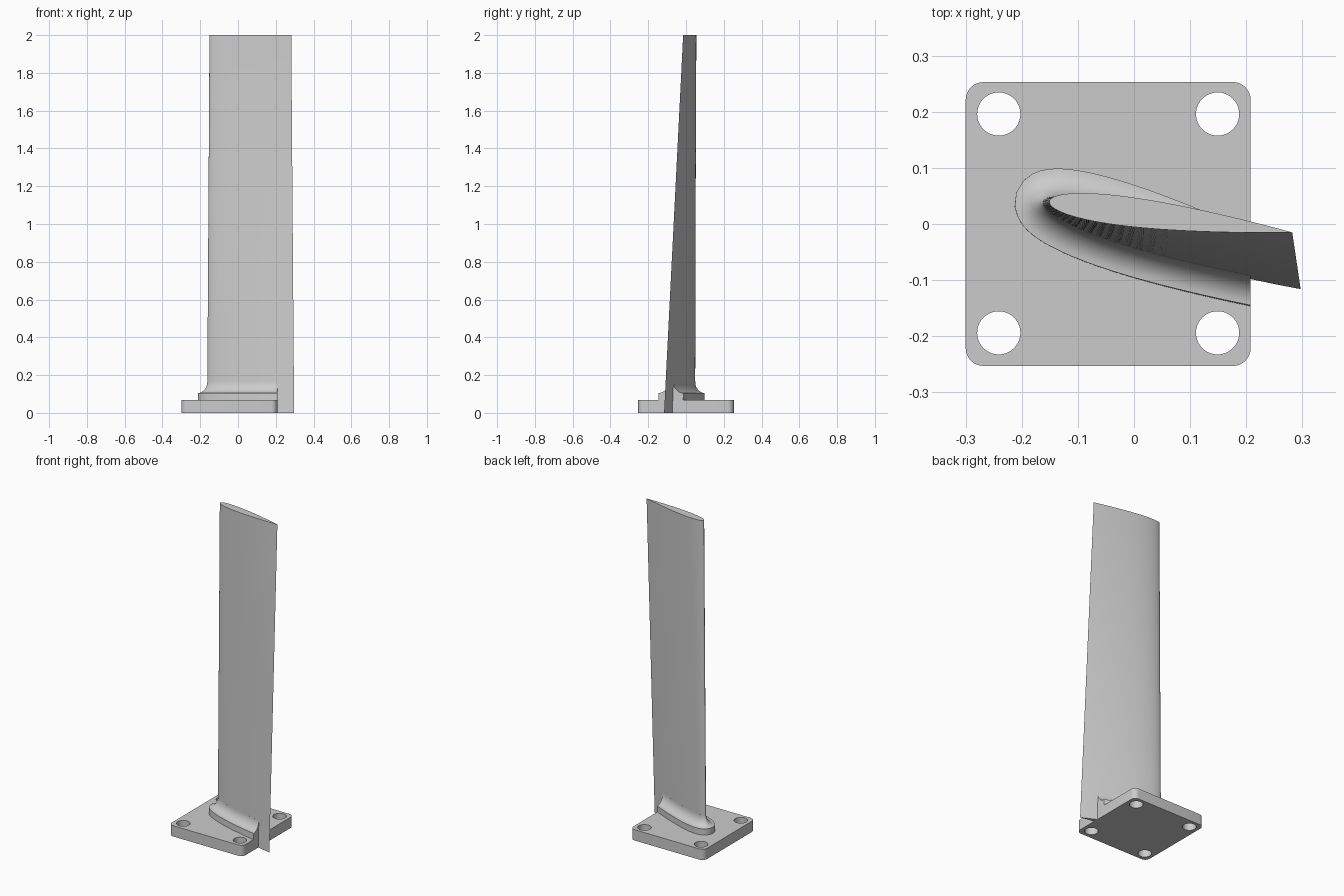
import bpy, bmesh
from math import sin, cos, pi, sqrt, radians
from mathutils import Vector

cube = bpy.data.objects.get("Cube")
if cube:
    bpy.data.objects.remove(cube)

grey = bpy.data.materials.new("light grey")
grey.use_nodes = True
COLOUR = (0.6, 0.6, 0.6, 1)
grey.diffuse_color = COLOUR
grey.node_tree.nodes["Principled BSDF"].inputs["Base Color"].default_value = COLOUR

HEIGHT = 2.0
PLATE_LEFT, PLATE_RIGHT, PLATE_HALF_Y, PLATE_TOP = -0.30, 0.208, 0.253, 0.067
STEP_TOP, FLARE = 0.105, 0.05
SIDE_POINTS = 28


def section(z, offset=0.0):
    """Symmetric airfoil ring at height z, grown outwards by offset."""
    t = z / HEIGHT
    nose = Vector((-0.163, 0.04)).lerp(Vector((-0.151, 0.04)), t)
    tail = Vector((0.297, -0.116)).lerp(Vector((0.282, -0.015)), t)
    chord = tail - nose
    across = Vector((-chord.y, chord.x))
    ring = []
    for i in range(-SIDE_POINTS, SIDE_POINTS + 1):
        s = 1 - cos(pi / 2 * abs(i) / SIDE_POINTS)
        half = 0.6 * (0.2969 * sqrt(s) - 0.126 * s - 0.3516 * s**2
                      + 0.2843 * s**3 - 0.1036 * s**4)
        ring.append(nose + chord * s + across * (half if i > 0 else -half))
    grown = []
    for i, p in enumerate(ring):
        d = ring[min(i + 1, len(ring) - 1)] - ring[max(i - 1, 0)]
        normal = Vector((-d.y, d.x)).normalized()
        grown.append(p + normal * offset)
    # the two tail points coincide on the plain blade, so keep one
    if offset == 0:
        grown.pop()
    return [(p.x, p.y, z) for p in grown]


def finish(obj, angle=35):
    obj.data.materials.clear()
    obj.data.materials.append(grey)
    bpy.ops.object.select_all(action="DESELECT")
    obj.select_set(True)
    bpy.context.view_layer.objects.active = obj
    bpy.ops.object.shade_smooth_by_angle(angle=radians(angle))


def loft(name, rings, cut_x=None):
    """Skin a stack of equal rings, cap it and optionally trim it at cut_x."""
    bm = bmesh.new()
    rows = [[bm.verts.new(p) for p in ring] for ring in rings]
    n = len(rows[0])
    for low, high in zip(rows, rows[1:]):
        for i in range(n):
            j = (i + 1) % n
            bm.faces.new((low[i], low[j], high[j], high[i]))
    bm.faces.new(rows[0])
    bm.faces.new(rows[-1])
    if cut_x is not None:
        bmesh.ops.bisect_plane(bm, geom=bm.verts[:] + bm.edges[:] + bm.faces[:],
                               plane_co=(cut_x, 0, 0), plane_no=(1, 0, 0),
                               clear_outer=True)
        bmesh.ops.holes_fill(bm, edges=[e for e in bm.edges if e.is_boundary])
    bmesh.ops.recalc_face_normals(bm, faces=bm.faces[:])
    mesh = bpy.data.meshes.new(name)
    bm.to_mesh(mesh)
    bm.free()
    obj = bpy.data.objects.new(name, mesh)
    bpy.context.collection.objects.link(obj)
    finish(obj)


# Twisted blade, its tail hanging past the plate down to the ground
loft("blade", [section(HEIGHT * k / 24) for k in range(25)])

# Raised step around the root, sweeping up into the blade
rings = [section(z, FLARE) for z in (PLATE_TOP - 0.01, STEP_TOP)]
for k in range(1, 11):
    a = pi / 2 * k / 10
    rings.append(section(STEP_TOP + FLARE * 1.2 * (1 - cos(a)),
                         FLARE * (1 - sin(a)) + 0.0002))
loft("root_fillet", rings, PLATE_RIGHT)

# Mounting plate: rounded outline with four bolt holes, extruded
curve = bpy.data.curves.new("base_plate", "CURVE")
curve.dimensions = "2D"
curve.fill_mode = "BOTH"
curve.extrude = PLATE_TOP / 2


def add_loop(points):
    spline = curve.splines.new("POLY")
    spline.points.add(len(points) - 1)
    for target, (x, y) in zip(spline.points, points):
        target.co = (x, y, 0, 1)
    spline.use_cyclic_u = True


def arc(x, y, r, start, sweep, steps):
    return [(x + r * cos(start + sweep * k / steps),
             y + r * sin(start + sweep * k / steps)) for k in range(steps + 1)]


R = 0.032
y_in = PLATE_HALF_Y - R
corners = [(PLATE_RIGHT - R, y_in), (PLATE_LEFT + R, y_in),
           (PLATE_LEFT + R, -y_in), (PLATE_RIGHT - R, -y_in)]
outline = []
for k, (x, y) in enumerate(corners):
    outline += arc(x, y, R, k * pi / 2, pi / 2, 8)
add_loop(outline)
for x in (-0.241, 0.149):
    for y in (-0.194, 0.196):
        add_loop(arc(x, y, 0.0385, 0, 2 * pi, 40)[:-1])

plate = bpy.data.objects.new("base_plate", curve)
plate.location.z = PLATE_TOP / 2
bpy.context.collection.objects.link(plate)
bpy.ops.object.select_all(action="DESELECT")
plate.select_set(True)
bpy.context.view_layer.objects.active = plate
bpy.ops.object.convert(target="MESH")
plate = bpy.context.view_layer.objects.active
bm = bmesh.new()
bm.from_mesh(plate.data)
bmesh.ops.remove_doubles(bm, verts=bm.verts[:], dist=0.0001)
bmesh.ops.recalc_face_normals(bm, faces=bm.faces[:])
bm.to_mesh(plate.data)
bm.free()
finish(plate)
